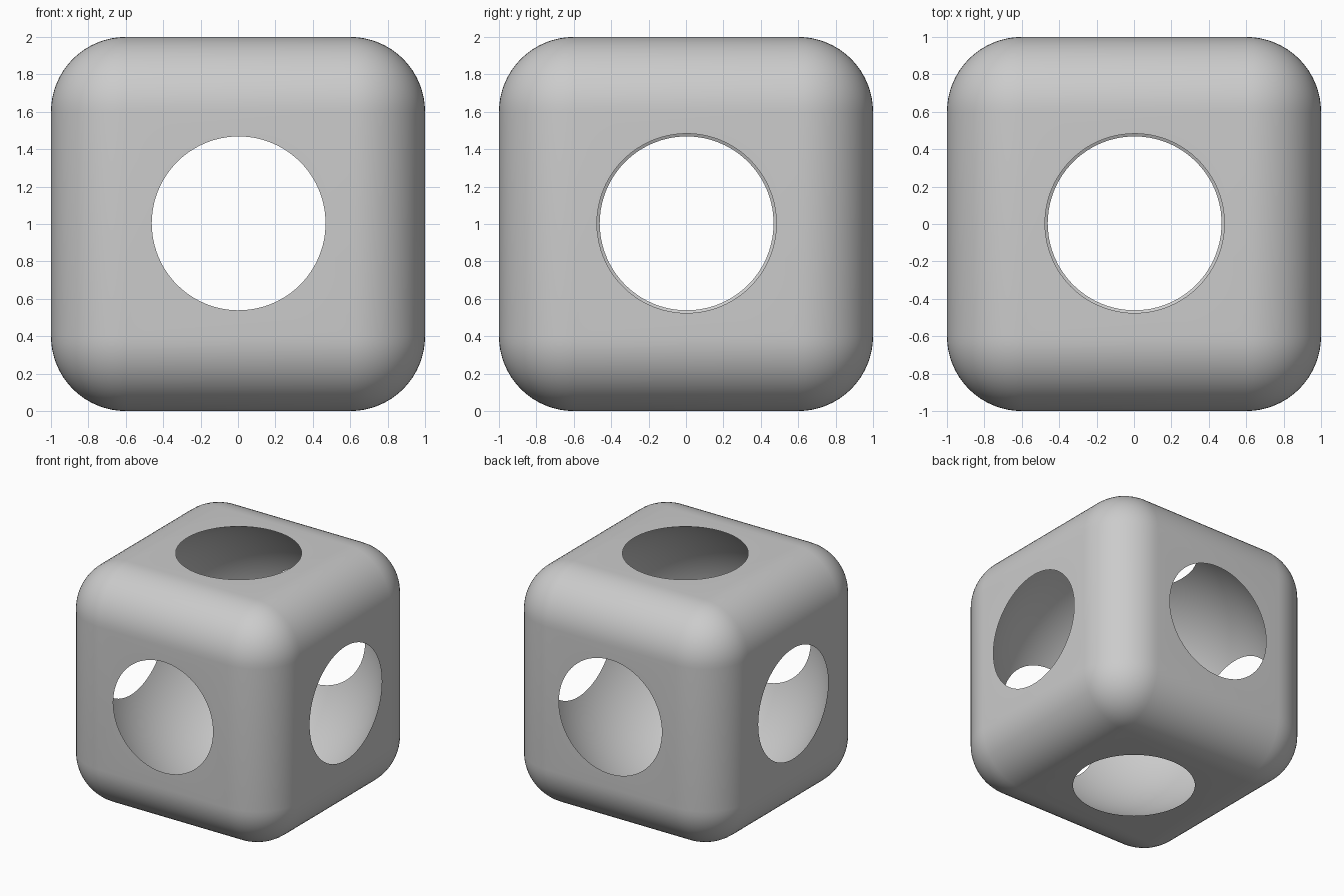
import bpy

if "Cube" in bpy.data.objects:
    bpy.data.objects.remove(bpy.data.objects["Cube"])

# Single grey material
grey = bpy.data.materials.new("light grey")
grey.diffuse_color = (0.6, 0.6, 0.6, 1)
grey.use_nodes = True
grey.node_tree.nodes["Principled BSDF"].inputs["Base Color"].default_value = grey.diffuse_color

# Rounded cube body
bpy.ops.mesh.primitive_cube_add(size=2, location=(0, 0, 1))
body = bpy.context.object
body.name = "rounded_cube_shell"
body.data.materials.append(grey)
bevel = body.modifiers.new("rounded edges", 'BEVEL')
bevel.width = 0.4
bevel.segments = 16
bpy.ops.object.modifier_apply(modifier=bevel.name)

# Spherical cavity that breaks through all six faces, very slightly off centre
bpy.ops.mesh.primitive_ico_sphere_add(subdivisions=6, radius=1.106,
                                      location=(0.0035, 0.0035, 1.0035))
cutter = bpy.context.object
cutter.name = "cavity_cutter"
cutter.data.materials.append(grey)
cutter.hide_render = True

# Hollow out the body
bpy.context.view_layer.objects.active = body
cut = body.modifiers.new("cavity", 'BOOLEAN')
cut.operation = 'DIFFERENCE'
cut.solver = 'EXACT'
cut.object = cutter
bpy.ops.object.modifier_apply(modifier=cut.name)
bpy.data.objects.remove(cutter, do_unlink=True)

# Smooth shading with crisp hole rims
bpy.ops.object.select_all(action='DESELECT')
body.select_set(True)
bpy.ops.object.shade_smooth_by_angle()
